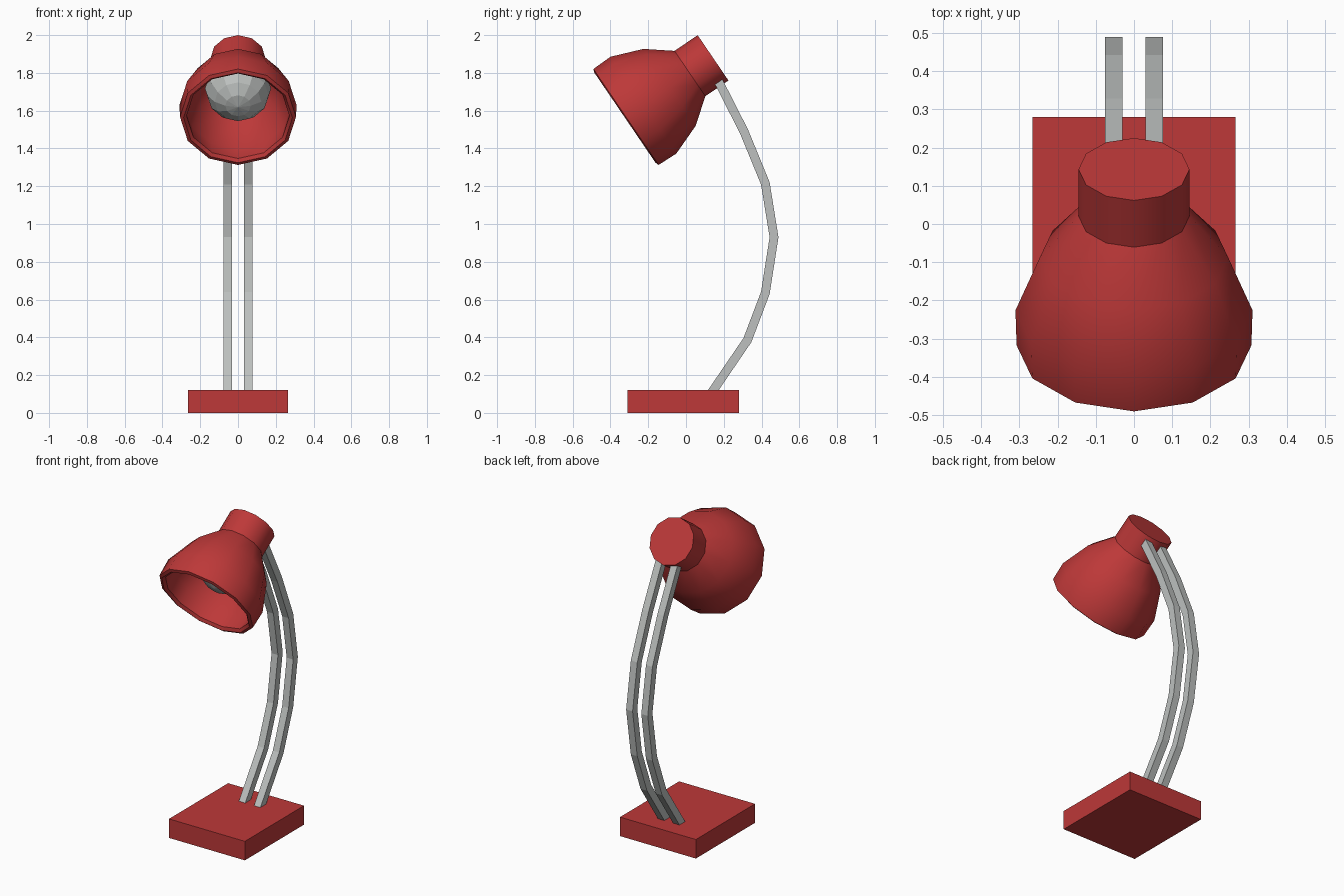
import bpy, bmesh, math
from mathutils import Matrix, Vector

if "Cube" in bpy.data.objects:
    bpy.data.objects.remove(bpy.data.objects["Cube"])


def material(name, rgb):
    m = bpy.data.materials.new(name)
    m.diffuse_color = (*rgb, 1)
    m.use_nodes = True
    m.node_tree.nodes["Principled BSDF"].inputs["Base Color"].default_value = m.diffuse_color
    return m


RED = material("red paint", (0.51, 0.04, 0.04))
GREY = material("grey metal", (0.51, 0.53, 0.52))


def finish(bm, name, mat, smooth=None):
    bmesh.ops.recalc_face_normals(bm, faces=bm.faces)
    me = bpy.data.meshes.new(name)
    bm.to_mesh(me)
    bm.free()
    me.materials.append(mat)
    ob = bpy.data.objects.new(name, me)
    bpy.context.collection.objects.link(ob)
    if smooth:
        bpy.ops.object.select_all(action='DESELECT')
        ob.select_set(True)
        bpy.context.view_layer.objects.active = ob
        bpy.ops.object.shade_smooth_by_angle(angle=math.radians(smooth))
    return ob


# Base block
bm = bmesh.new()
bmesh.ops.create_cube(bm, size=1, matrix=Matrix.Translation((0, -0.015, 0.06))
                      @ Matrix.Diagonal((0.53, 0.59, 0.12, 1)))
finish(bm, "base", RED)

# Two bent square arms, swept along a path in the y-z plane
PATH = [Vector(p) for p in [(0.117, 0.08), (0.325, 0.385), (0.42, 0.635), (0.466, 0.93),
                            (0.42, 1.215), (0.307, 1.49), (0.167, 1.765)]]


def arm(name, x, w=0.0225, t=0.0235):
    bm = bmesh.new()
    rings = []
    for i, p in enumerate(PATH):
        d0 = (p - PATH[max(i - 1, 0)]).normalized()
        d1 = (PATH[min(i + 1, len(PATH) - 1)] - p).normalized()
        d = (d0 + d1).normalized()
        n = Vector((d.y, -d.x)) * t
        rings.append([bm.verts.new((x + sx * w, p.x + s * n.x, p.y + s * n.y))
                      for sx, s in ((-1, -1), (1, -1), (1, 1), (-1, 1))])
    for a, b in zip(rings, rings[1:]):
        for k in range(4):
            bm.faces.new((a[k], a[(k + 1) % 4], b[(k + 1) % 4], b[k]))
    bm.faces.new(rings[0])
    bm.faces.new(rings[-1])
    finish(bm, name, GREY)


arm("left_arm", -0.053)
arm("right_arm", 0.053)

# Lamp head frame: local z runs from the rim to the back cap
AXIS = Vector((0, 0.827, 0.562)).normalized()
X = Vector((1, 0, 0))
UP = AXIS.cross(X)
HEAD = Matrix((X, UP, AXIS)).transposed().to_4x4()
HEAD.translation = (0, -0.32, 1.565)

# Shade: closed 12-sided shell (radius, depth), inner wall first, ending at the cap
PROFILE = [(0.12, 0.43), (0.22, 0.275), (0.28, 0.114), (0.272, 0.012), (0.288, -0.004),
           (0.307, 0.003), (0.31, 0.114), (0.246, 0.282), (0.145, 0.412), (0.145, 0.56)]
N = 12
bm = bmesh.new()
rings = [[bm.verts.new((r * math.cos(k * math.tau / N), r * math.sin(k * math.tau / N), z))
          for k in range(N)] for r, z in PROFILE]
for a, b in zip(rings, rings[1:]):
    for k in range(N):
        bm.faces.new((a[k], a[(k + 1) % N], b[(k + 1) % N], b[k]))
bm.faces.new(rings[0])
bm.faces.new(rings[-1])
bm.transform(HEAD)
finish(bm, "lamp_shade", RED, 32)

# Round bulb inside the shade
bm = bmesh.new()
bmesh.ops.create_uvsphere(bm, u_segments=12, v_segments=8, radius=0.175,
                          matrix=HEAD @ Matrix.Translation((0, 0, 0.27)))
finish(bm, "bulb", GREY)
